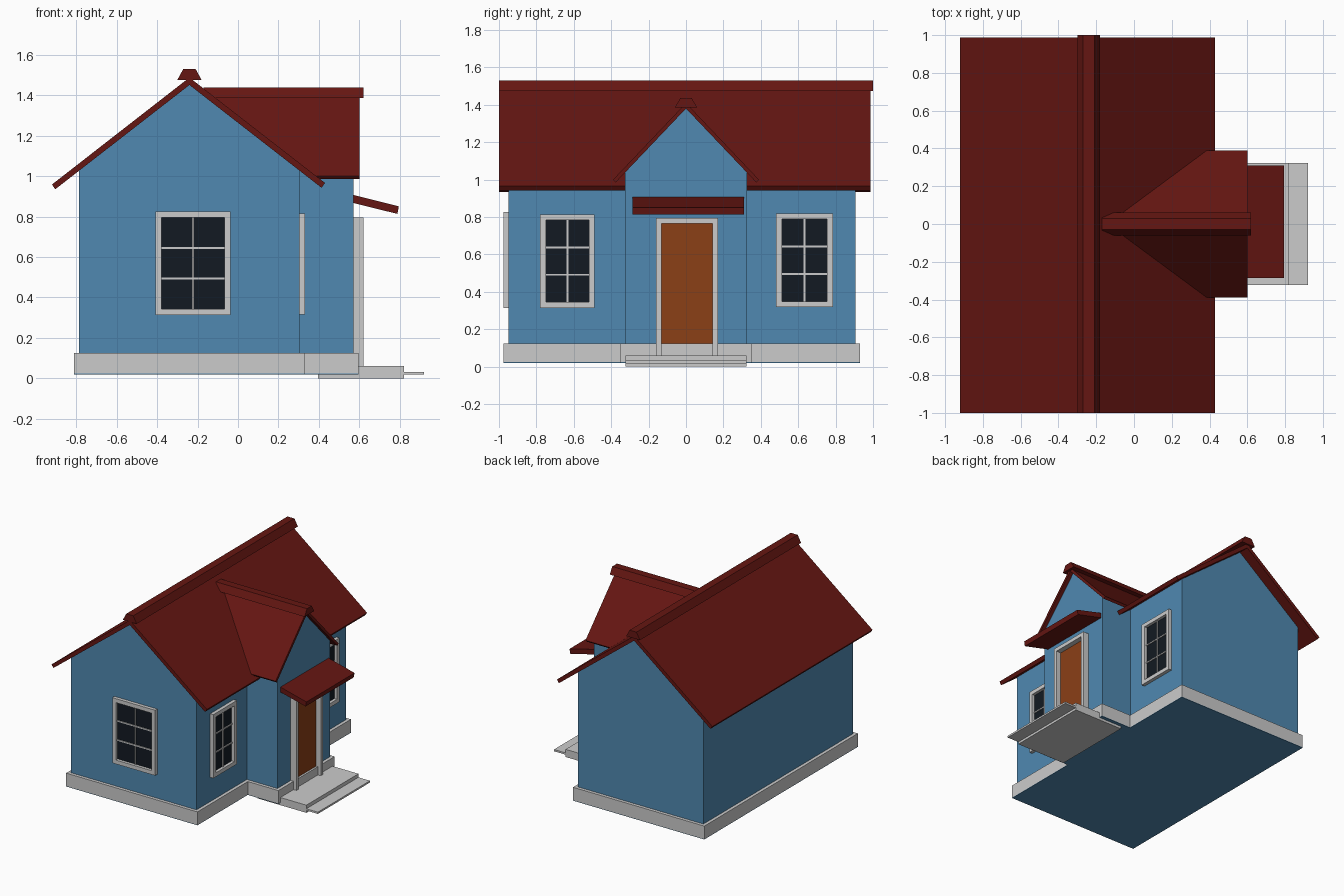
import bpy, bmesh
from mathutils import Vector

if "Cube" in bpy.data.objects:
    bpy.data.objects.remove(bpy.data.objects["Cube"])


def material(name, rgb):
    m = bpy.data.materials.new(name)
    m.diffuse_color = (*rgb, 1)
    m.use_nodes = True
    m.node_tree.nodes["Principled BSDF"].inputs["Base Color"].default_value = m.diffuse_color
    return m


RED = material("roof_red", (0.13, 0.008, 0.006))
BLUE = material("wall_blue", (0.08, 0.25, 0.44))
DARK = material("glass_dark", (0.006, 0.01, 0.016))
BROWN = material("door_brown", (0.26, 0.05, 0.008))


def prism(name, pts, vec, mat=None):
    """Extrude a planar outline along a vector."""
    bm = bmesh.new()
    face = bm.faces.new([bm.verts.new(p) for p in pts])
    ext = bmesh.ops.extrude_face_region(bm, geom=[face])
    moved = [v for v in ext["geom"] if isinstance(v, bmesh.types.BMVert)]
    bmesh.ops.translate(bm, verts=moved, vec=Vector(vec))
    # keep the starting cap so the solid is closed
    if not face.is_valid:
        bm.faces.new([bm.verts[i] for i in range(len(pts))])
    bmesh.ops.recalc_face_normals(bm, faces=bm.faces)
    me = bpy.data.meshes.new(name)
    bm.to_mesh(me)
    bm.free()
    ob = bpy.data.objects.new(name, me)
    bpy.context.collection.objects.link(ob)
    if mat:
        me.materials.append(mat)
    return ob


def box(name, x, y, z, mat=None):
    return prism(name, [(x[0], y[0], z[0]), (x[1], y[0], z[0]), (x[1], y[1], z[0]), (x[0], y[1], z[0])],
                 (0, 0, z[1] - z[0]), mat)


def along_y(name, xz, y0, y1, mat):
    return prism(name, [(x, y0, z) for x, z in xz], (0, y1 - y0, 0), mat)


def along_x(name, yz, x0, x1, mat):
    return prism(name, [(x0, y, z) for y, z in yz], (x1 - x0, 0, 0), mat)


# House and entrance walls with gables
along_y("house_walls", [(-0.785, 0.03), (0.305, 0.03), (0.305, 1.03), (-0.24, 1.453), (-0.785, 1.03)],
        -0.95, 0.905, BLUE)
along_x("entrance_walls", [(-0.325, 0.03), (0.325, 0.03), (0.325, 1.043), (0, 1.385), (-0.325, 1.043)],
        0.2, 0.57, BLUE)

# Stone plinth following the T-shaped plan, with the blue underside
plan = [(-0.81, -0.975), (0.33, -0.975), (0.33, -0.35), (0.595, -0.35),
        (0.595, 0.35), (0.33, 0.35), (0.33, 0.93), (-0.81, 0.93)]
prism("plinth", [(x, y, 0.024) for x, y in plan], (0, 0, 0.101))
prism("floor_underside", [(x, y, 0.02) for x, y in plan], (0, 0, 0.004), BLUE)

# Main roof, one folded slab
along_y("main_roof", [(-0.92, 0.958), (-0.24, 1.487), (0.43, 0.966), (0.413, 0.942),
                      (-0.24, 1.45), (-0.903, 0.935)], -1.0, 0.987, RED)
along_y("main_ridge_cap", [(-0.30, 1.475), (-0.27, 1.53), (-0.21, 1.53), (-0.18, 1.475)], -1.0, 1.0, RED)

# Entrance roof, two slabs cut to the slope of the main roof
for side, s in (("left", -1), ("right", 1)):
    prism("entrance_roof_" + side,
          [(-0.15, 0, 1.41), (0.6, 0, 1.41), (0.6, s * 0.39, 1.0), (0.385, s * 0.39, 1.0)],
          (0, -s * 0.014, -0.015), RED)
along_x("entrance_ridge_cap", [(-0.06, 1.385), (-0.03, 1.437), (0.03, 1.437), (0.06, 1.385)], -0.17, 0.62, RED)

# Sloping canopy over the door
along_y("door_canopy", [(0.565, 0.908), (0.795, 0.85), (0.788, 0.813), (0.565, 0.868)], -0.287, 0.31, RED)

# Door with surround
box("door", (0.56, 0.58), (-0.135, 0.145), (0.06, 0.767), BROWN)
for side, a, b in (("left", -0.16, -0.132), ("right", 0.142, 0.17)):
    box("door_jamb_" + side, (0.565, 0.62), (a, b), (0.06, 0.795))
box("door_lintel", (0.565, 0.62), (-0.132, 0.142), (0.765, 0.795))

# Entrance steps
box("upper_step", (0.395, 0.82), (-0.323, 0.323), (0, 0.06))
box("lower_step", (0.8, 0.92), (-0.323, 0.323), (0.018, 0.032))


def window(name, front, wall, a, b, z0, z1):
    """Window on the front gable (outward -y) or on the entrance side (outward +x)."""
    def part(label, u, z, d, mat=None):
        if front:
            box(name + label, u, (wall - d, wall + 0.005), z, mat)
        else:
            box(name + label, (wall - 0.005, wall + d), u, z, mat)
    w, mid = 0.031, (a + b) / 2
    part("_glass", (a + w, b - w), (z0 + w, z1 - w), 0.004, DARK)
    part("_stile_1", (a, a + w), (z0, z1), 0.027)
    part("_stile_2", (b - w, b), (z0, z1), 0.027)
    part("_sill", (a + w, b - w), (z0, z0 + w), 0.027)
    part("_head", (a + w, b - w), (z1 - w, z1), 0.027)
    part("_mullion", (mid - 0.005, mid + 0.005), (z0 + w, z1 - w), 0.012)
    for i in (1, 2):
        zc = z0 + w + (z1 - z0 - 2 * w) * i / 3
        part("_bar_%d" % i, (a + w, b - w), (zc - 0.005, zc + 0.005), 0.011)


# Windows
window("gable_window", True, -0.95, -0.408, -0.036, 0.313, 0.826)
window("side_window_left", False, 0.305, -0.78, -0.488, 0.315, 0.815)
window("side_window_right", False, 0.305, 0.482, 0.786, 0.318, 0.82)
